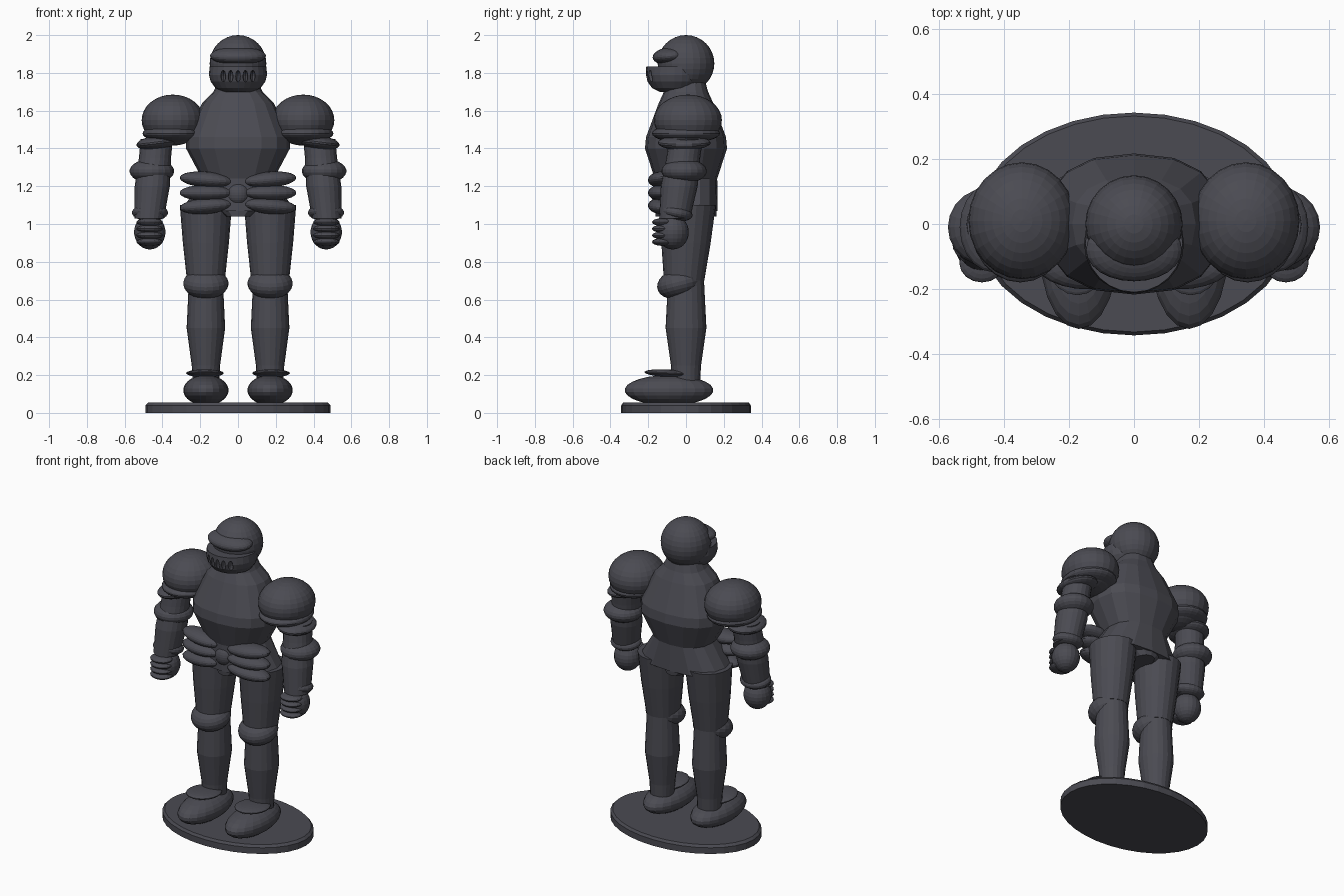
import bpy, bmesh, math
from mathutils import Matrix, Vector, Euler

if "Cube" in bpy.data.objects:
    bpy.data.objects.remove(bpy.data.objects["Cube"])

steel = bpy.data.materials.new("dark_steel")
steel.use_nodes = True
steel_colour = (.07, .07, .085, 1)
steel.diffuse_color = steel_colour
steel.node_tree.nodes["Principled BSDF"].inputs["Base Color"].default_value = steel_colour


def finish(name, bm, paired):
    """Turn a bmesh into an object, mirrored across x when paired."""
    bmesh.ops.recalc_face_normals(bm, faces=bm.faces)
    mesh = bpy.data.meshes.new(name)
    bm.to_mesh(mesh)
    bm.free()
    mesh.materials.append(steel)
    part = bpy.data.objects.new(name, mesh)
    bpy.context.collection.objects.link(part)
    if paired:
        mirror = part.modifiers.new("mirror", "MIRROR")
        mirror.use_mirror_merge = False
    return part


def ball(name, centre, radii, tilt=(0, 0, 0), paired=True, sides=20):
    """Ellipsoid armour piece."""
    bm = bmesh.new()
    bmesh.ops.create_uvsphere(bm, u_segments=sides, v_segments=sides * 2 // 3, radius=1)
    bm.transform(Matrix.LocRotScale(Vector(centre), Euler(tilt), Vector(radii)))
    return finish(name, bm, paired)


def tube(name, profile, low=(0, 0), high=None, depth=1, paired=True, sides=20, power=2):
    """Skin rings of (height, half width), leaning from the low to the high axis point.
    An optional third value in a ring replaces the shared depth ratio."""
    bm = bmesh.new()
    start, end = Vector(low), Vector(high or low)
    bottom, top = profile[0][0], profile[-1][0]
    loops = []
    for height, width, *ratio in profile:
        axis = start.lerp(end, (height - bottom) / (top - bottom))
        reach = width * (ratio[0] if ratio else depth)
        loop = []
        for i in range(sides):
            angle = math.tau * i / sides
            c, s = math.cos(angle), math.sin(angle)
            x = math.copysign(abs(c) ** (2 / power), c)
            y = math.copysign(abs(s) ** (2 / power), s)
            loop.append(bm.verts.new((axis.x + width * x, axis.y + reach * y, height)))
        loops.append(loop)
    for lower, upper in zip(loops, loops[1:]):
        for i in range(sides):
            j = (i + 1) % sides
            bm.faces.new((lower[i], lower[j], upper[j], upper[i]))
    bm.faces.new(loops[0][::-1])
    bm.faces.new(loops[-1])
    return finish(name, bm, paired)


# Oval stand with a chamfered rim
tube("base", [(0, .49), (.04, .49), (.055, .475)], depth=.7, paired=False, sides=32)

# Boots and legs
ball("boot", centre=(.17, -.09, .12), radii=(.12, .235, .08))
ball("instep_plate", centre=(.175, -.1, .21), radii=(.1, .12, .02), tilt=(-.05, 0, 0))
tube("shin", [(.15, .07), (.25, .075), (.45, .102), (.7, .09)], low=(.17, 0), depth=1.06)
ball("knee", centre=(.17, -.035, .685), radii=(.12, .12, .08), tilt=(.25, 0, 0))
tube("thigh", [(.7, .1), (.9, .122), (1.1, .138)], low=(.17, -.01), high=(.17, .01), depth=1.07)

# Torso with flared skirt and collar
tube("torso", [(1.07, .3, .56), (1.24, .19, .87), (1.4, .275, .79), (1.46, .275, .77),
               (1.64, .19, .76), (1.7, .13, .9), (1.76, .1, 1)],
     low=(0, 0), high=(0, 0), paired=False, sides=16, power=2.4)
tube("crotch_guard", [(1.04, .07, 2.3), (1.13, .2, .83)], paired=False, sides=16, power=2.4)

# Rolled hip plates converging on the middle
for row in (-1, 0, 1):
    ball("hip_roll", centre=(.17, -.13, 1.165 + .07 * row), radii=(.14, .07, .042),
         tilt=(0, -.08 * row, .12))
ball("belt_knot", centre=(0, -.14, 1.16), radii=(.06, .045, .06), paired=False)

# Arms: pauldron cup, sleeve and jointed bands
ball("shoulder", centre=(.345, .01, 1.55), radii=(.165, .18, .135), sides=24)
ball("shoulder_rim", centre=(.35, 0, 1.48), radii=(.155, .18, .05), sides=24)
ball("upper_arm_band", centre=(.43, -.01, 1.43), radii=(.108, .14, .038), tilt=(0, .12, 0))
tube("arm", [(1.03, .078), (1.2, .093), (1.35, .085), (1.45, .085)],
     low=(.47, -.06), high=(.43, 0), depth=1.05)
ball("elbow", centre=(.456, -.01, 1.28), radii=(.118, .12, .065))
ball("wrist_band", centre=(.466, -.05, 1.06), radii=(.096, .086, .043), tilt=(-.2, 0, 0))
ball("hand", centre=(.467, -.07, .957), radii=(.083, .085, .092))
for finger in range(4):
    ball("finger", centre=(.468, -.12, .905 + .035 * finger), radii=(.07, .06, .021), sides=16)

# Helmet, brow and slotted face guard
ball("helmet", centre=(0, 0, 1.85), radii=(.15, .15, .15), paired=False, sides=24)
ball("brow", centre=(0, -.08, 1.89), radii=(.148, .097, .048), tilt=(.1, 0, 0),
     paired=False, sides=24)
guard = tube("face_guard", [(1.7, .08), (1.72, .12), (1.755, .145), (1.79, .154), (1.835, .15)],
             low=(0, -.06), paired=False, sides=24)

# Breathing slots cut into the guard
for column in range(-2, 3):
    x = .039 * column
    cutter = ball("slot_cutter", centre=(x, 2 * x * x - .2, 1.783), radii=(.013, .04, .031),
                  paired=False, sides=12)
    cut = guard.modifiers.new("slot", "BOOLEAN")
    cut.solver = "EXACT"
    cut.object = cutter
    bpy.context.view_layer.objects.active = guard
    bpy.ops.object.modifier_apply(modifier=cut.name)
    bpy.data.objects.remove(cutter)
